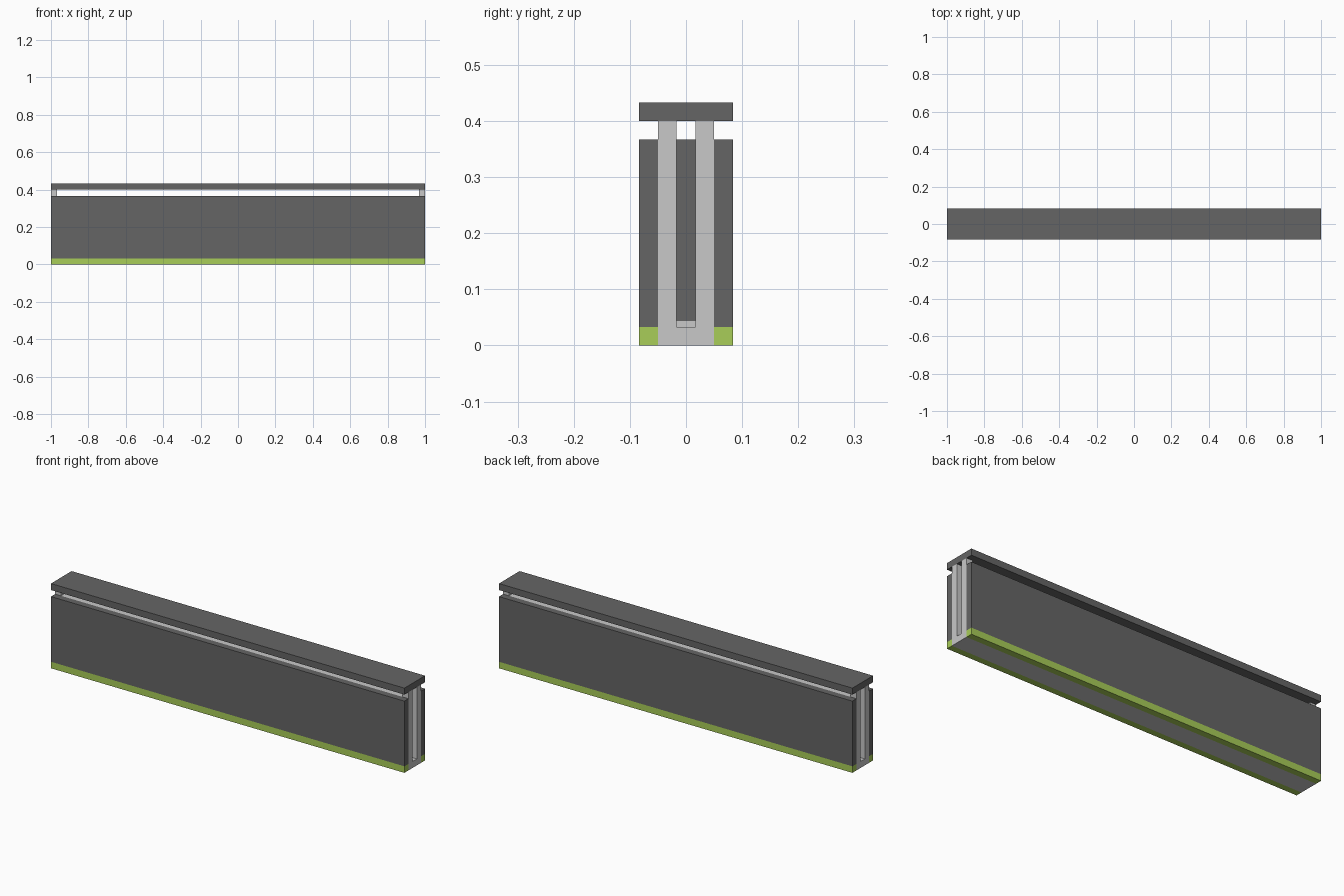
import bpy

if "Cube" in bpy.data.objects:
    bpy.data.objects.remove(bpy.data.objects["Cube"])

U = 1 / 30  # one block of the model's grid


def material(name, rgb):
    m = bpy.data.materials.new(name)
    m.diffuse_color = (*rgb, 1)
    m.use_nodes = True
    m.node_tree.nodes["Principled BSDF"].inputs["Base Color"].default_value = m.diffuse_color
    return m


DARK = material("dark_grey", (0.13, 0.13, 0.13))
LIGHT = material("light_grey", (0.578, 0.578, 0.578))
GREEN = material("lime_green", (0.392, 0.61, 0.098))


def box(name, mat, x, y, z):
    """Box from (min, max) ranges given in grid units."""
    bpy.ops.mesh.primitive_cube_add(size=1, location=[(a + b) / 2 * U for a, b in (x, y, z)])
    ob = bpy.context.object
    ob.name = name
    ob.scale = [(b - a) * U for a, b in (x, y, z)]
    bpy.ops.object.transform_apply(location=False, rotation=False, scale=True)
    ob.data.materials.append(mat)
    return ob


FULL = (-30, 30)
INNER = (-29, 29)

# Base, top slab and dark centre with its light footing
box("base", LIGHT, FULL, (-1.5, 1.5), (0, 1))
box("top_slab", DARK, FULL, (-2.5, 2.5), (12, 13))
box("centre_footing", LIGHT, INNER, (-0.5, 0.5), (1, 1.3))
box("centre_core", DARK, INNER, (-0.5, 0.5), (1.3, 11))

# Layers mirrored front and back
for side, s in (("front", -1), ("back", 1)):
    outer = sorted((1.5 * s, 2.5 * s))
    inner = sorted((0.5 * s, 1.5 * s))
    box(side + "_green_strip", GREEN, FULL, outer, (0, 1))
    box(side + "_panel", DARK, FULL, outer, (1, 11))
    box(side + "_inner_layer", LIGHT, INNER, inner, (1, 11))
    # End posts carrying the slab
    for end, x in (("left", (-30, -29)), ("right", (29, 30))):
        box(f"{side}_{end}_post", LIGHT, x, inner, (1, 12))
